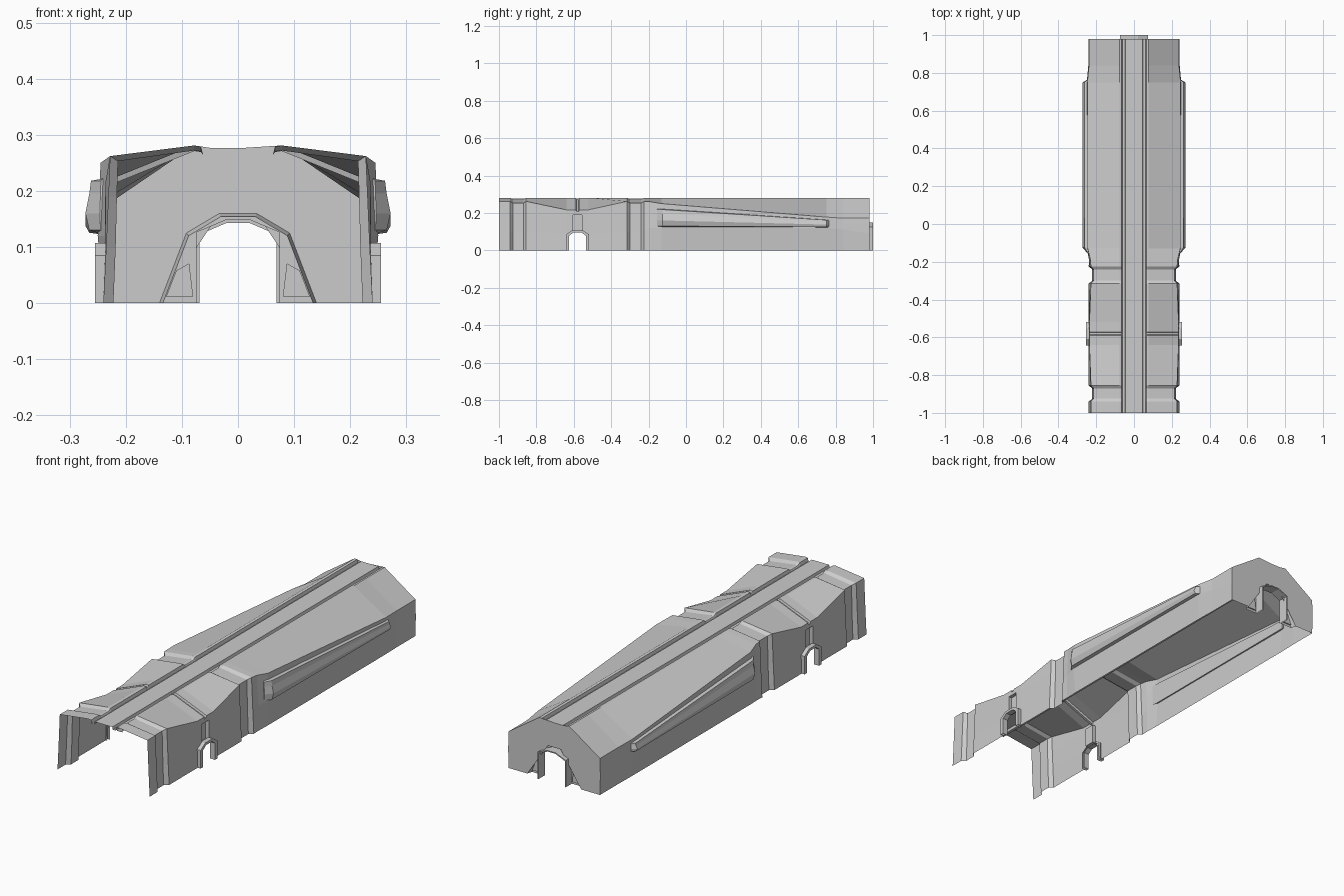
import bpy, bmesh

if "Cube" in bpy.data.objects:
    bpy.data.objects.remove(bpy.data.objects["Cube"])


def make_object(name, bm, mirror=True):
    bmesh.ops.recalc_face_normals(bm, faces=bm.faces[:])
    mesh = bpy.data.meshes.new(name)
    bm.to_mesh(mesh)
    bm.free()
    ob = bpy.data.objects.new(name, mesh)
    bpy.context.collection.objects.link(ob)
    if mirror:
        ob.modifiers.new("mirror", 'MIRROR').use_clip = True
    return ob


def loft(name, loops, closed=False, caps=(), skip=lambda i, j: False, mirror=True):
    """Bridge successive rows of points; caps lists the rows to fill."""
    bm = bmesh.new()
    rows = [[bm.verts.new(p) for p in loop] for loop in loops]
    n = len(rows[0])
    for i in range(len(rows) - 1):
        for j in range(n if closed else n - 1):
            if not skip(i, j):
                k = (j + 1) % n
                bm.faces.new((rows[i][j], rows[i][k], rows[i + 1][k], rows[i + 1][j]))
    for c in caps:
        bm.faces.new(rows[c])
    return make_object(name, bm, mirror)


def section(sx, sz, uz, wx, wz, bx, drop):
    """Half cross-section: roof strip, groove, roof slope, shoulder, wall."""
    t = (sz - uz) / (sz - wz)
    return [(0, .276), (.045, .276), (.048, .264), (.062, .264), (.066, .279 - drop),
            (.078, .281 - drop), (sx, sz - drop), (sx + (wx - sx) * t, uz),
            (wx, wz), (bx, 0)]


# Stations along the tunnel: y, then section parameters
END = (.228, .262, .19, .235, .1, .24, 0)
RING = (.214, .262, .19, .218, .1, .222, .009)
DIP = (.236, .217, .19, .237, .085, .24, 0)
DOOR = (.236, .217, .19, .237, .1, .24, 0)
SLIT = (.236, .217, .19, .237, .1, .24, .01)
BACK = (.238, .172, .14, .24, .09, .238, 0)
stations = [
    (-1, END), (-.94, END), (-.925, RING), (-.87, RING), (-.855, END),
    (-.64, DIP), (-.625, DIP), (-.605, DOOR), (-.589, DOOR), (-.586, SLIT),
    (-.574, SLIT), (-.571, DOOR), (-.555, DOOR), (-.535, DIP), (-.52, DIP),
    (-.315, END), (-.3, RING), (-.24, RING), (-.225, END),
    (-.19, (.231, .26, .2, .238, .12, .238, 0)),
    (-.13, (.245, .25, .2, .25, .12, .24, 0)),
    (.75, (.247, .178, .15, .25, .12, .24, 0)),
    (.84, (.238, .172, .14, .242, .112, .238, 0)),
    (.98, BACK)]


def opening(i, j):
    y = (stations[i][0] + stations[i + 1][0]) / 2
    return (j == 8 and -.625 < y < -.535) or (j == 7 and -.605 < y < -.555)


loft("tunnel_shell", [[(x, y, z) for x, z in section(*s)] for y, s in stations],
     skip=opening)

# Recessed slot above each side door
slot = [(-.605, .1), (-.605, .19), (-.555, .19), (-.555, .1)]
loft("side_slot", [[(x, y, z) for y, z in slot] for x in (.237, .22)],
     closed=True, caps=(1,))

# Protruding frame around each side door
outer = [(-.642, 0), (-.642, .085), (-.608, .107), (-.552, .107), (-.518, .085), (-.518, 0)]
inner = [(-.625, 0), (-.625, .078), (-.602, .095), (-.558, .095), (-.535, .078), (-.535, 0)]
loft("side_door_frame", [[(x, y, z) for y, z in loop] for x, loop in
                         ((.232, outer), (.255, outer), (.255, inner), (.228, inner))])

# Long tapering side pods
pod = [(.24, .222), (.262, .218), (.265, .195), (.272, .16), (.265, .13), (.24, .122)]


def pod_row(y, taper, out):
    return [(.24 + (x - .24) * out, y, .122 + (z - .122) * taper) for x, z in pod]


loft("side_pod", [pod_row(-.155, 1, .2), pod_row(-.125, 1, 1), pod_row(.75, .42, 1),
                  pod_row(.765, .42, .2)], closed=True, caps=(0, 3))


def arch(half):
    return half + [(-x, z) for x, z in reversed(half)]


# Back wall with an arched cut-out
wide = arch([(.14, 0), (.092, .125), (.033, .16)])
half = section(*BACK)
bm = bmesh.new()
outline = half[::-1] + [(-x, z) for x, z in half[1:]] + wide[::-1]
bm.faces.new([bm.verts.new((x, .98, z)) for x, z in outline])
bmesh.ops.triangulate(bm, faces=bm.faces[:])
make_object("back_wall", bm, mirror=False)

# Back doorway: recessed surround and projecting jamb
narrow = arch([(.134, 0), (.088, .12), (.031, .154)])
hole = arch([(.069, 0), (.069, .122), (.02, .143)])
jamb = arch([(.074, 0), (.074, .126), (.022, .148)])
loft("back_doorway", [[(x, y, z) for x, z in loop] for y, loop in
                      ((.98, wide), (.955, narrow), (.955, jamb), (1, jamb),
                       (1, hole), (.95, hole))], mirror=False)

# Raised panels beside the back doorway
panel = [(.128, .012), (.11, .058), (.087, .071), (.08, .012)]
loft("doorway_panel", [[(x, y, z) for x, z in panel] for y in (.949, .961)],
     closed=True, caps=(0, 1))
